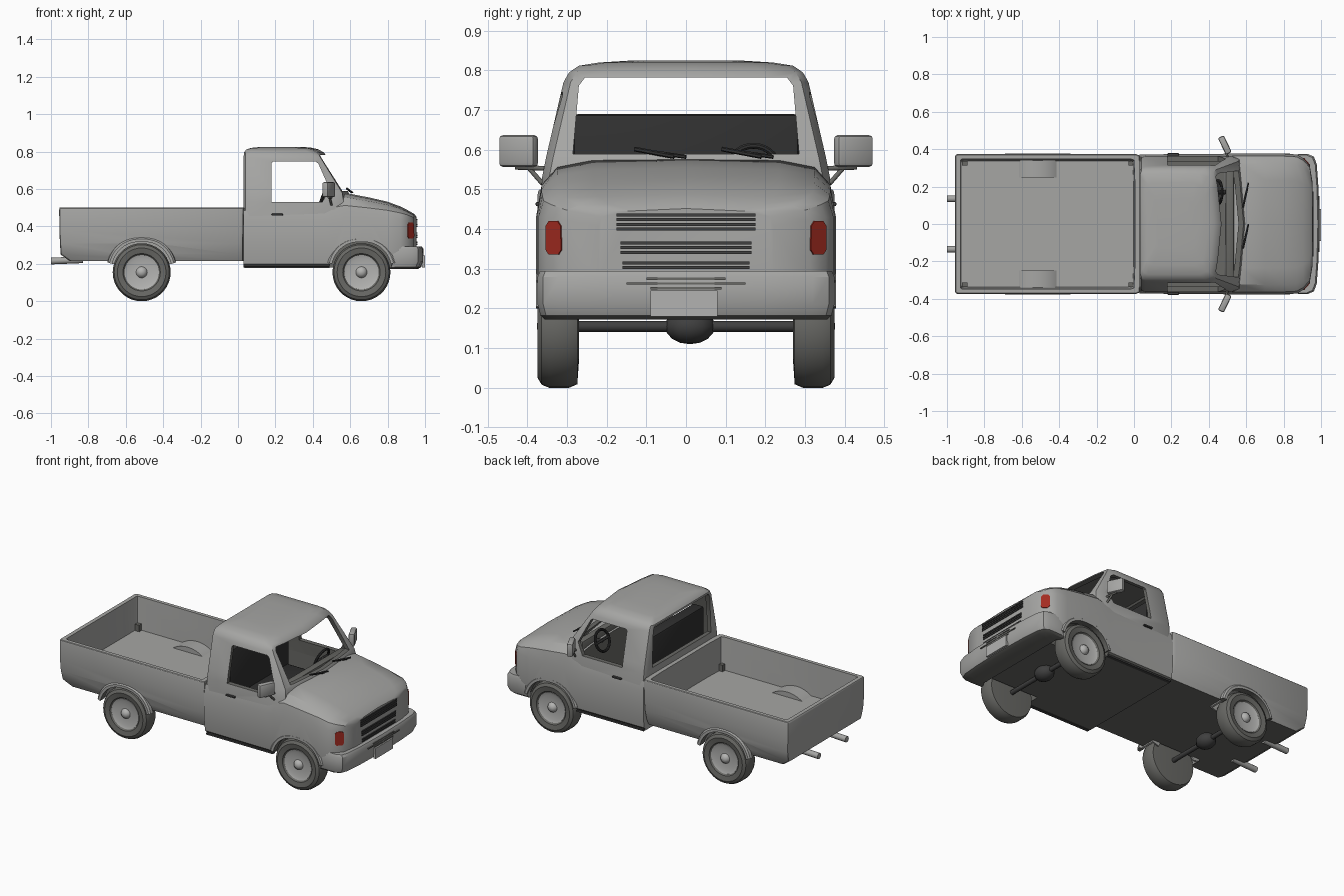
import bpy, bmesh
from math import sin, cos, pi, radians, hypot, copysign
from mathutils import Vector, Matrix

cube = bpy.data.objects.get("Cube")
if cube:
    bpy.data.objects.remove(cube)


def material(name, r, g, b):
    m = bpy.data.materials.new(name)
    m.use_nodes = True
    m.diffuse_color = (r, g, b, 1)
    m.node_tree.nodes["Principled BSDF"].inputs["Base Color"].default_value = (r, g, b, 1)
    return m


BODY = material("body grey", .38, .38, .37)
TYRE = material("tyre grey", .14, .14, .13)
HUB = material("hub light grey", .45, .45, .44)
DARK = material("dark trim", .05, .05, .05)
SEAT = material("interior charcoal", .03, .03, .03)
RED = material("lamp red", .37, .025, .015)
parts = []


def finish(name, bm, mat):
    bmesh.ops.recalc_face_normals(bm, faces=bm.faces)
    me = bpy.data.meshes.new(name)
    bm.to_mesh(me)
    bm.free()
    ob = bpy.data.objects.new(name, me)
    bpy.context.collection.objects.link(ob)
    if mat:
        me.materials.append(mat)
        parts.append(ob)
    return ob


def loft(name, rings, mat=None):
    """Skin a row of equal rings and cap both ends."""
    bm = bmesh.new()
    rows = [[bm.verts.new(p) for p in r] for r in rings]
    n = len(rows[0])
    for a, b in zip(rows, rows[1:]):
        for i in range(n):
            j = (i + 1) % n
            bm.faces.new((a[i], a[j], b[j], b[i]))
    bm.faces.new(rows[0])
    bm.faces.new(rows[-1])
    return finish(name, bm, mat)


def box(name, lo, hi, mat=None, bevel=0.0, turn=0.0):
    lo, hi = Vector(lo), Vector(hi)
    bm = bmesh.new()
    bmesh.ops.create_cube(bm, size=1, matrix=Matrix.Diagonal((*(hi - lo), 1)))
    if bevel:
        bmesh.ops.bevel(bm, geom=bm.edges[:], offset=bevel, segments=2, profile=.5, affect='EDGES')
    ob = finish(name, bm, mat)
    ob.location = (lo + hi) / 2
    ob.rotation_euler.z = turn
    return ob


def bar(name, a, b, r, mat=None, sides=12):
    a, b = Vector(a), Vector(b)
    bm = bmesh.new()
    m = Matrix.Translation((a + b) / 2) @ (b - a).to_track_quat('Z', 'Y').to_matrix().to_4x4()
    bmesh.ops.create_cone(bm, cap_ends=True, segments=sides, radius1=r, radius2=r,
                          depth=(b - a).length, matrix=m)
    return finish(name, bm, mat)


def lathe(name, profile, cx, cz, side, mat, seg=36):
    """Spin a (radius, y) profile about a wheel axle."""
    rings = []
    for r, y in profile:
        rings.append([(cx + r * cos(2 * pi * i / seg), side * y, cz + r * sin(2 * pi * i / seg))
                      for i in range(seg)])
    return loft(name, rings, mat)


def arch(name, profile, cx, cz, side, power=1.0):
    """Sweep a (radius, y) profile over the top of a wheel."""
    rings = []
    for i in range(25):
        a = radians(16 + 148 * i / 24)
        dx = copysign(abs(cos(a)) ** power, cos(a))
        rings.append([(cx + r * dx, side * y, cz + r * sin(a)) for r, y in profile])
    return loft(name, rings, BODY)


def plan(z, xb, xf, w, c=.02, bulge=0.0):
    """Level ring with clipped corners and a bowed front."""
    half = [(xb, w - c), (xb + c * .3, w - c * .3), (xb + c, w), (xf - 2 * c, w),
            (xf - c * .5, w - c * .6), (xf, w * .65)]
    return ([(x, y, z) for x, y in half] + [(xf + bulge, 0, z)]
            + [(x, -y, z) for x, y in reversed(half)])


def cut(ob, *cutters):
    for c in cutters:
        c.hide_render = True
        m = ob.modifiers.new("cut", 'BOOLEAN')
        m.operation, m.solver, m.object = 'DIFFERENCE', 'EXACT', c
    bpy.context.view_layer.update()
    dg = bpy.context.evaluated_depsgraph_get()
    me = bpy.data.meshes.new_from_object(ob.evaluated_get(dg))
    ob.modifiers.clear()
    ob.data = me
    for c in cutters:
        bpy.data.objects.remove(c)


def paint(ob, mat, rule):
    """Colour the faces whose centre and normal meet a rule."""
    ob.data.materials.append(mat)
    for f in ob.data.polygons:
        if rule(f.center, f.normal):
            f.material_index = len(ob.data.materials) - 1


FRONT, REAR, AXLE_Z, WELL = .66, -.515, .155, .255


def arch_cutters(cx, r):
    return [bar("arch_cutter", (cx, s * WELL, AXLE_Z), (cx, s * .5, AXLE_Z), r, sides=40) for s in (1, -1)]


def underneath(cx):
    """Rule for floor faces and wheel wells."""
    return lambda c, n: (n.z < -.6 or abs(abs(c.y) - WELL) < .004 and abs(n.y) > .9
                         or hypot(c.x - cx, c.z - AXLE_Z) < .176 and abs(n.y) < .3 and c.z < .3)


# Lower cab and bonnet, skinned along the length
def section(x, w, zt):
    zs = min(.43, zt - .045)
    h = zt - zs
    half = [(w * .92, .18), (w * .975, .2), (w, .27), (w, zs), (w * .965, zs + h * .55),
            (w * .86, zs + h * .84), (w * .62, zt - .006)]
    return ([(x, y, z) for y, z in half] + [(x, 0, zt)] + [(x, -y, z) for y, z in reversed(half)])


stations = [(.03, .372, .53), (.45, .375, .53), (.5, .376, .555), (.57, .377, .58), (.7, .378, .555),
            (.8, .376, .532), (.87, .372, .506), (.905, .352, .488), (.94, .312, .468), (.955, .22, .452)]
lower = loft("cab_lower_body", [section(*s) for s in stations], BODY)
cut(lower, box("cabin_cutter", (.06, -.34, .24), (.48, .34, .7)), *arch_cutters(FRONT, .174))
paint(lower, TYRE, underneath(FRONT))
paint(lower, TYRE, lambda c, n: .05 < c.x < .485 and abs(c.y) < .345 and c.z > .235)

# Upper cab shell with open windows
levels = [(.42, .03, .58, .368), (.53, .03, .58, .363), (.58, .03, .572, .353), (.77, .03, .455, .309),
          (.795, .032, .44, .295), (.812, .045, .41, .27), (.82, .07, .38, .22), (.825, .12, .33, .14)]
cab = loft("cab_upper_shell", [plan(*l, .03, .02) for l in levels], BODY)
inner = [(.38, .055, .555, .345), (.58, .055, .545, .331), (.77, .055, .425, .287), (.795, .07, .40, .26)]
side = [(.18, .53), (.18, .74), (.19, .747), (.415, .747), (.43, .735), (.49, .6), (.45, .53)]
shield = [(-.285, .59), (-.27, .762), (-.255, .782), (.255, .782), (.27, .762), (.285, .59)]
back = [(-.285, .54), (-.274, .765), (-.262, .784), (.262, .784), (.274, .765), (.285, .54)]
cut(cab, loft("inner_cutter", [plan(*l, .03, .02) for l in inner]),
    loft("side_cutter", [[(x, y, z) for x, z in side] for y in (-.6, .6)]),
    loft("windscreen_cutter", [[(x, y, z) for y, z in shield] for x in (.36, .8)]),
    loft("rear_window_cutter", [[(x, y, z) for y, z in back] for x in (-.1, .1)]))
paint(cab, TYRE, lambda c, n: (c - Vector((.28, 0, .62))).dot(n) < -.02)

# Cabin fittings
box("seat_back", (.075, -.285, .26), (.15, .285, .69), SEAT, .012)
box("seat_cushion", (.1, -.285, .24), (.32, .285, .4), SEAT, .02)
box("dashboard", (.488, -.305, .46), (.535, .305, .584), TYRE, .012)
bpy.ops.mesh.primitive_torus_add(major_radius=.062, minor_radius=.008, major_segments=28, minor_segments=8,
                                 location=(.45, .17, .552), rotation=(0, radians(-70), 0))
wheel = bpy.context.object
wheel.name = "steering_wheel"
wheel.data.materials.append(SEAT)
parts.append(wheel)
bar("steering_column", (.45, .17, .552), (.5, .17, .535), .012, SEAT)
bar("steering_spoke", (.45, .11, .552), (.45, .23, .552), .007, SEAT)

# Cargo bed
FLOOR = .302
bed_levels = [(.215, -.9, .03, .338), (.25, -.948, .03, .355), (.31, -.952, .03, .37), (.38, -.955, .032, .374),
              (.488, -.956, .034, .374), (.497, -.955, .034, .372), (.5, -.953, .033, .369)]
bed = loft("cargo_bed", [plan(*l, .012) for l in bed_levels], BODY)
cut(bed, loft("bed_cutter", [plan(FLOOR, -.922, -.002, .338, .01), plan(.6, -.932, .008, .352, .01)]),
    *arch_cutters(REAR, .172))
paint(bed, TYRE, underneath(REAR))
housing = [(.168, .342), (.178, .342), (.178, .248), (.13, .248), (.13, .257), (.168, .257)]
for s in (1, -1):
    arch("wheel_housing", housing, REAR, AXLE_Z, s)
    bar("rear_step_tube", (-1, s * .135, .215), (-.83, s * .135, .222), .018, BODY)
    for x in (-.905, -.015):
        box("bed_corner_block", (x - .014, s * .325 - .012, FLOOR), (x + .014, s * .325 + .012, FLOOR + .04), TYRE)

# Wheels, arch lips and axles
tyre_profile = [(.088, .3), (.088, .352), (.1, .368), (.13, .374), (.147, .364), (.155, .345), (.155, .295),
                (.146, .274), (.09, .27)]
hub_profile = [(.002, .376), (.014, .374), (.026, .364), (.03, .354), (.075, .355), (.092, .361), (.092, .28),
               (.002, .28)]
lip = [(.163, .335), (.19, .352), (.187, .37), (.178, .378), (.163, .378)]
for end, cx in (("front", FRONT), ("rear", REAR)):
    for s in (1, -1):
        lathe(end + "_tyre", tyre_profile, cx, AXLE_Z, s, TYRE)
        lathe(end + "_hub", hub_profile, cx, AXLE_Z, s, HUB)
        paint(arch(end + "_arch_lip", lip, cx, AXLE_Z, s, .85), TYRE, underneath(cx))
    bar(end + "_axle", (cx, -.29, AXLE_Z), (cx, .29, AXLE_Z), .014, DARK)
    bm = bmesh.new()
    bmesh.ops.create_uvsphere(bm, u_segments=12, v_segments=8, radius=.045,
                              matrix=Matrix.Translation((cx, .01, AXLE_Z)) @ Matrix.Diagonal((1.2, 1.4, 1, 1)))
    finish(end + "_differential", bm, DARK)

# Wrapped front bumper with number plate and intake
path = [(.83, .372), (.93, .374), (.962, .36), (.977, .32), (.986, .2), (.991, 0)]
path += [(x, -y) for x, y in reversed(path[:-1])]
bumper = loft("front_bumper", [[(.83, y * .85, .29), (x - .008, y * .985, .294), (x, y, .28), (x, y, .21),
                                (x - .012, y * .98, .182), (x - .03, y * .95, .172), (.83, y * .85, .172)]
                               for x, y in path], BODY)
paint(bumper, TYRE, lambda c, n: n.z < -.6)
box("number_plate", (.985, -.09, .18), (.999, .08, .245), HUB)
for z, w in ((.248, .09), (.26, .15), (.272, .1)):
    box("bumper_intake", (.982, -w, z), (.993, w, z + .006), TYRE)

# Grille bands made of fine slats
for lo, count, w in ((.397, 4, .175), (.338, 3, .165), (.3, 2, .16)):
    for i in range(count):
        z = lo + i * .0115
        box("grille_slat", (.95, -w, z), (.96, w, z + .0075), DARK)

for s in (1, -1):
    # Corner lamp following the chamfered nose
    outline = [(-.026, -.03), (-.026, .03), (-.016, .042), (.014, .042), (.024, .03), (.026, -.03), (.016, -.042),
               (-.016, -.042)]
    t = Vector((.035, -.04 * s, 0)).normalized()
    n = Vector((.04, .035 * s, 0)).normalized()
    mid = Vector((.9225, s * .332, .378))
    loft("corner_lamp", [[mid + t * u + n * d + Vector((0, 0, v)) for u, v in outline] for d in (-.004, .004)], RED)
    # Door mirror, handle and sill
    box("mirror_head", (.468, s * .422 - .05, .557), (.503, s * .422 + .05, .637), BODY, .01, s * .45)
    bar("mirror_arm", (.5, s * .35, .553), (.485, s * .43, .556), .006, TYRE)
    bar("mirror_strut", (.5, s * .362, .515), (.49, s * .395, .553), .006, TYRE)
    box("door_handle", (.18, s * .371 - .008, .458), (.24, s * .371 + .008, .468), DARK, .003)
    box("sill_trim", (.035, s * .352 - .01, .177), (.49, s * .352 + .01, .187), DARK)

# Windscreen wipers
for y in (-.13, .09):
    bar("wiper_blade", (.583, y, .602), (.606, y + .1, .583), .006, SEAT, 6)
    bar("wiper_arm", (.59, y + .04, .595), (.612, y + .13, .582), .005, SEAT, 6)

bpy.ops.object.select_all(action='DESELECT')
for ob in parts:
    ob.select_set(True)
bpy.context.view_layer.objects.active = lower
bpy.ops.object.shade_smooth_by_angle(angle=radians(32))
